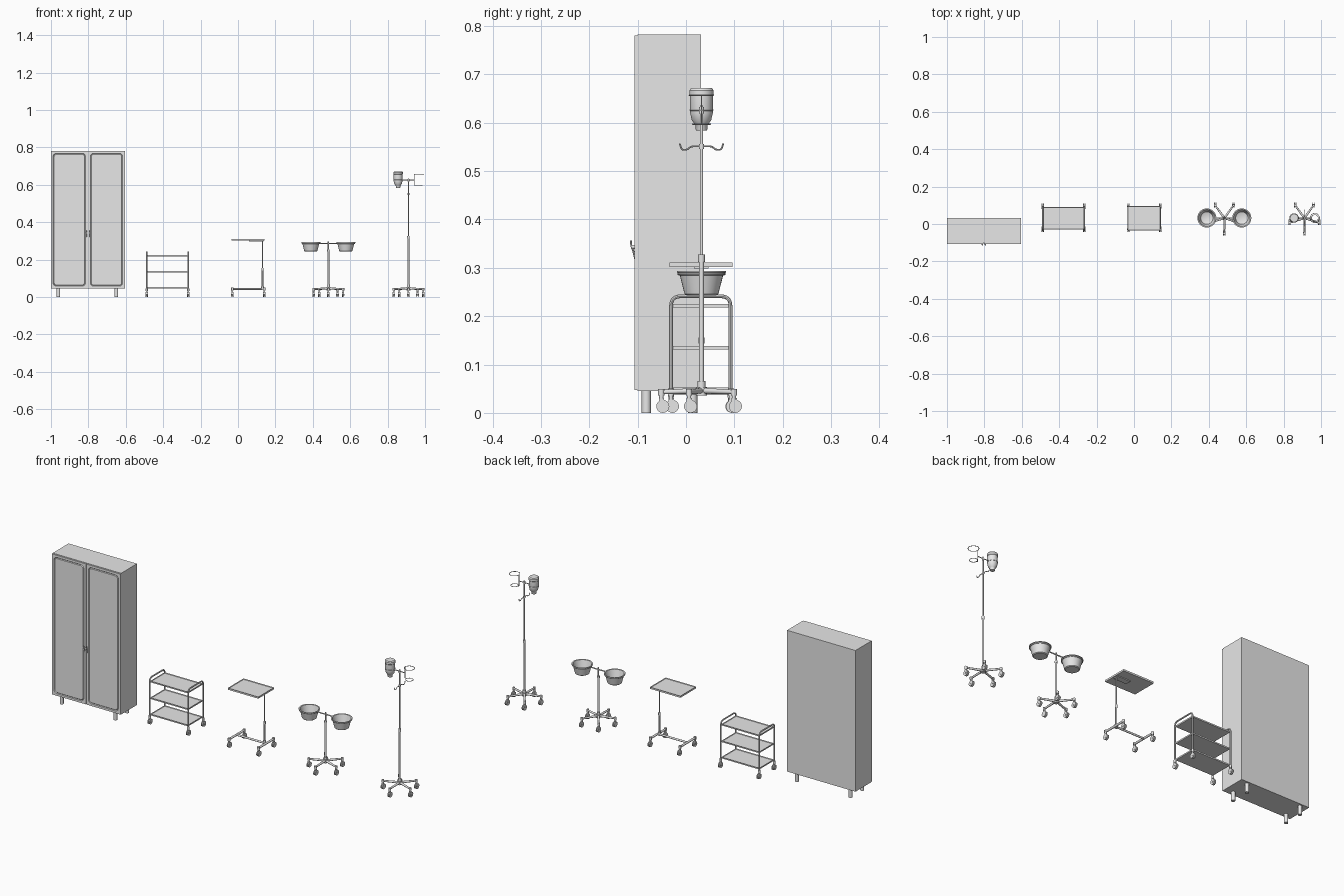
import bpy, bmesh, math
from mathutils import Vector, Matrix

old = bpy.data.objects.get("Cube")
if old:
    bpy.data.objects.remove(old, do_unlink=True)

grey = bpy.data.materials.new("light_grey")
grey.use_nodes = True
GREY = (0.8, 0.8, 0.8, 1)
grey.diffuse_color = GREY
grey.node_tree.nodes["Principled BSDF"].inputs["Base Color"].default_value = GREY
MID = 0.032  # shared depth centre of the wheeled stands


def link(name, mesh, smooth=False):
    ob = bpy.data.objects.new(name, mesh)
    bpy.context.collection.objects.link(ob)
    mesh.materials.clear()
    mesh.materials.append(grey)
    if smooth:
        bpy.ops.object.select_all(action='DESELECT')
        ob.select_set(True)
        bpy.context.view_layer.objects.active = ob
        bpy.ops.object.shade_smooth_by_angle(angle=math.radians(35))
    return ob


def finish(name, bm, smooth=False):
    bmesh.ops.recalc_face_normals(bm, faces=bm.faces)
    mesh = bpy.data.meshes.new(name)
    bm.to_mesh(mesh)
    bm.free()
    return link(name, mesh, smooth)


def box_bm(lo, hi):
    lo, hi = Vector(lo), Vector(hi)
    bm = bmesh.new()
    m = Matrix.Translation((lo + hi) / 2) @ Matrix.Diagonal((*(hi - lo), 1))
    bmesh.ops.create_cube(bm, size=1, matrix=m)
    return bm


def box(name, lo, hi):
    return finish(name, box_bm(lo, hi))


def facing(bm, d):
    faces = [f for f in bm.faces if f.normal.dot(Vector(d)) > 0.9]
    return max(faces, key=lambda f: f.calc_area())


def rod(name, a, b, r, r2=None, sides=16):
    a, b = Vector(a), Vector(b)
    bm = bmesh.new()
    m = Matrix.Translation((a + b) / 2) @ (b - a).to_track_quat('Z', 'Y').to_matrix().to_4x4()
    bmesh.ops.create_cone(bm, cap_ends=True, segments=sides, radius1=r,
                          radius2=r if r2 is None else r2, depth=(b - a).length, matrix=m)
    return finish(name, bm, True)


def tube(name, pts, r, fillet=0.0, closed=False):
    """Round tube along a path whose inner corners are rounded."""
    pts = [Vector(p) for p in pts]
    path = list(pts)
    if fillet:
        path = [pts[0]]
        for p, c, n in zip(pts, pts[1:], pts[2:]):
            a = c + (p - c).normalized() * min(fillet, (p - c).length / 2)
            b = c + (n - c).normalized() * min(fillet, (n - c).length / 2)
            for i in range(7):
                t = i / 6
                path.append(a * (1 - t) ** 2 + c * 2 * t * (1 - t) + b * t * t)
        path.append(pts[-1])
    cu = bpy.data.curves.new(name, 'CURVE')
    cu.dimensions = '3D'
    cu.bevel_depth, cu.bevel_resolution, cu.use_fill_caps = r, 2, True
    sp = cu.splines.new('POLY')
    sp.points.add(len(path) - 1)
    for q, p in zip(sp.points, path):
        q.co = (*p, 1)
    sp.use_cyclic_u = closed
    tmp = bpy.data.objects.new(name, cu)
    mesh = bpy.data.meshes.new_from_object(tmp)
    bpy.data.objects.remove(tmp)
    return link(name, mesh, True)


def ring(name, x, y, z, radius, r):
    n = 32
    pts = [(x + radius * math.cos(math.tau * i / n), y + radius * math.sin(math.tau * i / n), z)
           for i in range(n)]
    return tube(name, pts, r, closed=True)


def lathe(name, x, y, profile, sides=32):
    bm = bmesh.new()
    vs = [bm.verts.new((x + r, y, z)) for r, z in profile]
    es = [bm.edges.new(e) for e in zip(vs, vs[1:])]
    bmesh.ops.spin(bm, geom=vs + es, cent=(x, y, 0), axis=(0, 0, 1),
                   angle=math.tau, steps=sides)
    bmesh.ops.remove_doubles(bm, verts=bm.verts, dist=1e-5)
    return finish(name, bm, True)


def tray(name, lo, hi, rim=0.003, depth=0.004):
    bm = box_bm(lo, hi)
    bm.normal_update()
    top = facing(bm, (0, 0, 1))
    bmesh.ops.inset_region(bm, faces=[top], thickness=rim)
    bmesh.ops.translate(bm, verts=top.verts, vec=(0, 0, -depth))
    return finish(name, bm)


def caster(name, x, y, top=0.045):
    wy = y + 0.003
    for s in (-1, 1):
        rod(name + "_wheel", (x + s * 0.0015, wy, 0.0135), (x + s * 0.006, wy, 0.0135), 0.0135, sides=20)
    rod(name + "_axle", (x - 0.007, wy, 0.0135), (x + 0.007, wy, 0.0135), 0.004)
    box(name + "_fork", (x - 0.0035, y - 0.005, 0.016), (x + 0.0035, y + 0.006, 0.031))
    rod(name + "_stem", (x, y, 0.028), (x, y, top), 0.0045)


def star_base(name, x, y):
    rod(name + "_hub", (x, y, 0.036), (x, y, 0.054), 0.011)
    rod(name + "_socket", (x, y, 0.054), (x, y, 0.066), 0.008)
    for i in range(5):
        a = math.radians(-90 + 72 * i)
        px, py = x + 0.083 * math.cos(a), y + 0.083 * math.sin(a)
        rod(name + "_leg", (x, y, 0.046), (px, py, 0.043), 0.006, 0.0045)
        rod(name + "_leg_end", (px, py, 0.036), (px, py, 0.049), 0.0065)
        caster(name + "_caster", px, py)


# Cabinet: body, two panelled doors, lever handles, legs
box("cabinet_body", (-1, -0.1, 0.045), (-0.605, 0.031, 0.782))
seam = -0.8025
for side, x0, x1 in ((-1, -1, seam - 0.0015), (1, seam + 0.0015, -0.605)):
    bm = box_bm((x0, -0.106, 0.047), (x1, -0.0995, 0.78))
    bm.normal_update()
    panel = facing(bm, (0, -1, 0))
    bmesh.ops.inset_region(bm, faces=[panel], thickness=0.016)
    bmesh.ops.bevel(bm, geom=list(panel.verts), offset=0.018, segments=5,
                    profile=0.5, affect='VERTICES')
    bm.normal_update()
    panel = facing(bm, (0, -1, 0))
    for depth in (-0.003, 0.003):  # moulded groove
        bmesh.ops.inset_region(bm, faces=[panel], thickness=0.003, depth=depth)
    finish("cabinet_door", bm)
    hx = seam + side * 0.008
    tube("door_handle", [(hx, -0.105, 0.318), (hx, -0.109, 0.335), (hx, -0.113, 0.345),
                         (hx, -0.114, 0.356)], 0.002, 0.004)
    rod("handle_pivot", (hx, -0.104, 0.343), (hx, -0.113, 0.343), 0.004)
for x in (-0.96, -0.65):
    for y in (-0.082, 0.014):
        rod("cabinet_leg", (x, y, 0), (x, y, 0.046), 0.0095)

# Trolley: two arched end frames, three trays
for x in (-0.488, -0.266):
    ya, yb = -0.031, 0.092
    tube("trolley_frame", [(x, ya, 0.03), (x, ya, 0.241), (x, yb, 0.241), (x, yb, 0.03)],
         0.0038, 0.02)
    for y in (ya, yb):
        rod("trolley_foot", (x, y, 0.032), (x, y, 0.046), 0.006)
        caster("trolley_caster", x, y)
for z in (0.05, 0.135, 0.222):
    tray("trolley_shelf", (-0.486, -0.029, z - 0.004), (-0.268, 0.09, z + 0.003))

# Overbed instrument table: H base, side column, tray
for x in (-0.03, 0.14):
    rod("table_base_rail", (x, -0.031, 0.043), (x, 0.093, 0.043), 0.0055)
    for y in (-0.031, 0.093):
        rod("table_rail_end", (x, y, 0.036), (x, y, 0.05), 0.0065)
        caster("table_caster", x, y)
rod("table_base_crossbar", (-0.03, MID, 0.043), (0.14, MID, 0.043), 0.005)
cx = 0.131
rod("table_column_socket", (cx, MID, 0.037), (cx, MID, 0.056), 0.007)
rod("table_column_lower", (cx, MID, 0.045), (cx, MID, 0.15), 0.0045)
rod("table_column_collar", (cx, MID, 0.143), (cx, MID, 0.156), 0.006)
rod("table_column_upper", (cx, MID, 0.15), (cx, MID, 0.302), 0.003)
box("table_bracket", (0.06, MID - 0.015, 0.298), (0.135, MID + 0.015, 0.303))
tray("table_tray", (-0.035, -0.034, 0.302), (0.141, 0.096, 0.311))

# Double bowl stand
bx = 0.483
star_base("bowl_stand", bx, MID)
rod("bowl_column_lower", (bx, MID, 0.05), (bx, MID, 0.25), 0.005)
rod("bowl_column_collar", (bx, MID, 0.244), (bx, MID, 0.254), 0.0065)
rod("bowl_column_upper", (bx, MID, 0.25), (bx, MID, 0.297), 0.0035)
for s in (-1, 1):
    x = bx + s * 0.0935
    rod("bowl_arm", (bx, MID, 0.287), (x - s * 0.047, MID, 0.287), 0.003)
    ring("bowl_ring", x, MID, 0.287, 0.0475, 0.0025)
    lathe("bowl", x, MID, [(0, 0.243), (0.031, 0.243), (0.035, 0.246), (0.046, 0.289),
                           (0.051, 0.29), (0.051, 0.293), (0.045, 0.292), (0.033, 0.248),
                           (0.03, 0.246), (0, 0.246)])

# Infusion stand: telescopic pole, hooks, bottle, empty bottle holder
ix = 0.911
star_base("infusion_stand", ix, MID)
rod("infusion_pole_lower", (ix, MID, 0.05), (ix, MID, 0.32), 0.005)
rod("infusion_pole_collar", (ix, MID, 0.312), (ix, MID, 0.327), 0.0068)
rod("infusion_pole_upper", (ix, MID, 0.32), (ix, MID, 0.635), 0.0032)
rod("infusion_hook_hub", (ix, MID, 0.546), (ix, MID, 0.556), 0.0055)
for s in (-1, 1):
    tube("infusion_hook", [(ix, MID + s * d, z) for d, z in
         ((0, 0.551), (0.022, 0.551), (0.029, 0.544), (0.041, 0.544), (0.045, 0.557))],
         0.0018, 0.005)
rod("infusion_top_hub", (ix, MID, 0.619), (ix, MID, 0.632), 0.005)
rod("infusion_crossbar", (0.875, MID, 0.626), (0.942, MID, 0.626), 0.0022)
lathe("infusion_bottle", 0.856, MID,
      [(0, 0.584), (0.011, 0.584), (0.012, 0.586), (0.012, 0.594), (0.014, 0.597),
       (0.02, 0.605), (0.0235, 0.62), (0.0235, 0.655), (0.025, 0.657), (0.025, 0.667),
       (0.021, 0.672), (0, 0.672)])
ring("bottle_band", 0.856, MID, 0.626, 0.0238, 0.0015)
hx = 0.967
tube("holder_upright", [(hx - 0.018, MID, 0.597), (hx - 0.025, MID, 0.597),
                        (hx - 0.025, MID, 0.657)], 0.0015, 0.004)
ring("holder_upper_ring", hx, MID, 0.657, 0.025, 0.0015)
ring("holder_lower_ring", hx, MID, 0.597, 0.018, 0.0015)
